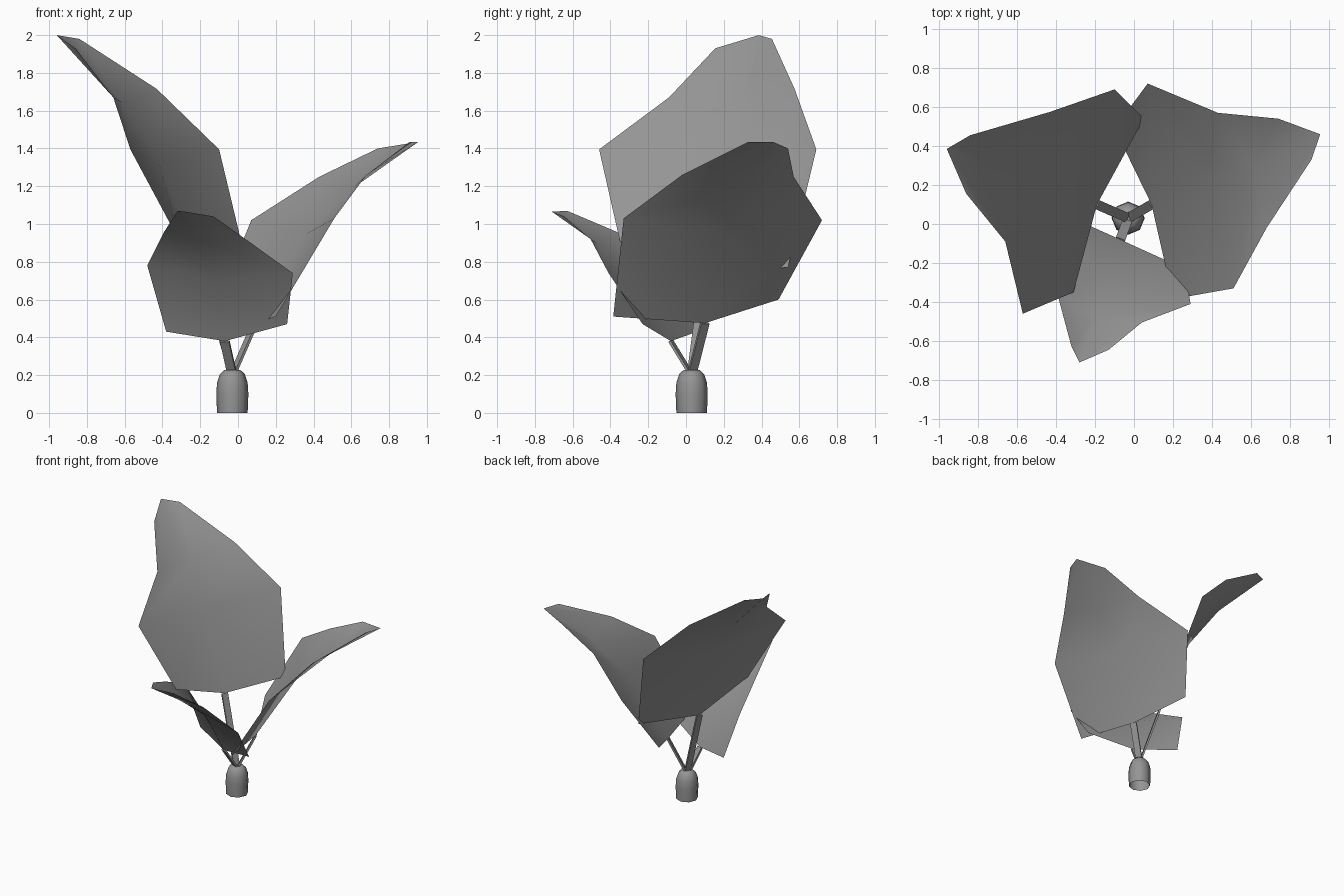
import bpy, bmesh, math
from mathutils import Vector

cube = bpy.data.objects.get("Cube")
if cube:
    bpy.data.objects.remove(cube, do_unlink=True)

grey = bpy.data.materials.new("neutral_grey")
grey.use_nodes = True
tone = (0.3, 0.3, 0.3, 1)
grey.diffuse_color = tone
grey.node_tree.nodes["Principled BSDF"].inputs["Base Color"].default_value = tone


def finish(name, bm, smooth_angle):
    mesh = bpy.data.meshes.new(name)
    bm.to_mesh(mesh)
    bm.free()
    mesh.materials.append(grey)
    obj = bpy.data.objects.new(name, mesh)
    bpy.context.collection.objects.link(obj)
    bpy.ops.object.select_all(action="DESELECT")
    obj.select_set(True)
    bpy.context.view_layer.objects.active = obj
    bpy.ops.object.shade_smooth_by_angle(angle=math.radians(smooth_angle))
    return obj


def leaf(name, right, left, base, tip, bulge):
    """Folded sheet: two edges of four points each and a sunken midrib."""
    right, left = [Vector(p) for p in right], [Vector(p) for p in left]
    base, tip = Vector(base), Vector(tip)
    across = (left[1] - right[1]).normalized()
    down = across.cross(tip - base).normalized()
    if down.z > 0:
        down.negate()
    rib = [base]
    for i, share in ((1, 1.0), (2, 0.8)):
        rib.append((right[i] + left[i]) / 2 + down * bulge * share)
    rib.append(tip)
    bm = bmesh.new()
    rows = [[bm.verts.new(p) for p in row] for row in zip(right, rib, left)]
    for a, b in zip(rows, rows[1:]):
        for j in range(2):
            bm.faces.new((a[j], a[j + 1], b[j + 1], b[j]))
    bm.normal_update()
    if sum(f.normal.z for f in bm.faces) < 0:
        bmesh.ops.reverse_faces(bm, faces=bm.faces[:])
    finish(name, bm, 60)


def stem(name, end, width=0.05, thick=0.014):
    """Flat strip from the top of the holder to the leaf base."""
    start, end = Vector((-0.03, 0.03, 0.2)), Vector(end)
    along = (end - start).normalized()
    side = along.cross(Vector((0, 0, 1))).normalized()
    face = side.cross(along)
    bm = bmesh.new()
    bmesh.ops.create_cube(bm, size=1)
    for v in bm.verts:
        p = v.co.copy()
        v.co = start + (end - start) * (p.z + 0.5) + side * p.x * width + face * p.y * thick
    bmesh.ops.recalc_face_normals(bm, faces=bm.faces[:])
    finish(name, bm, 30)


# Leaves: right edge, left edge (both base to tip), base, tip, midrib depth
leaves = {
    "tall": ([(-0.31, -0.35, 0.91), (-0.57, -0.46, 1.395), (-0.66, -0.09, 1.67), (-0.86, 0.155, 1.93)],
             [(0.05, 0.54, 0.77), (-0.10, 0.69, 1.395), (-0.43, 0.575, 1.715), (-0.84, 0.455, 1.98)],
             (-0.19, 0.10, 0.74), (-0.96, 0.385, 2.0), 0.11),
    "middle": ([(0.20, -0.385, 0.51), (0.51, -0.33, 1.03), (0.68, -0.02, 1.26), (0.91, 0.33, 1.435)],
               [(-0.10, 0.49, 0.60), (0.07, 0.72, 1.02), (0.43, 0.57, 1.25), (0.74, 0.54, 1.40)],
               (0.09, 0.10, 0.475), (0.955, 0.46, 1.435), 0.11),
    "small": ([(0.26, -0.23, 0.47), (0.29, -0.41, 0.74), (0.04, -0.505, 0.92), (-0.13, -0.645, 1.04)],
              [(-0.38, 0.06, 0.43), (-0.48, 0.0, 0.78), (-0.39, -0.37, 0.96), (-0.32, -0.63, 1.07)],
              (-0.07, -0.08, 0.38), (-0.28, -0.71, 1.065), 0.07),
}
for size, (right, left, base, tip, bulge) in leaves.items():
    leaf(size + "_leaf", right, left, base, tip, bulge)
    stem(size + "_stem", base)

# Holder: rounded cup, open underneath
profile = [(0.081, 0), (0.085, 0.1), (0.081, 0.16), (0.066, 0.205), (0.042, 0.228)]
sides = 8
bm = bmesh.new()
rings = []
for r, z in profile:
    angles = [math.tau * i / sides for i in range(sides)]
    rings.append([bm.verts.new((-0.03 + r * math.cos(t), 0.03 + r * math.sin(t), z)) for t in angles])
for a, b in zip(rings, rings[1:]):
    for i in range(sides):
        j = (i + 1) % sides
        bm.faces.new((a[i], a[j], b[j], b[i]))
bm.faces.new(rings[-1])
finish("stem_holder", bm, 50)
